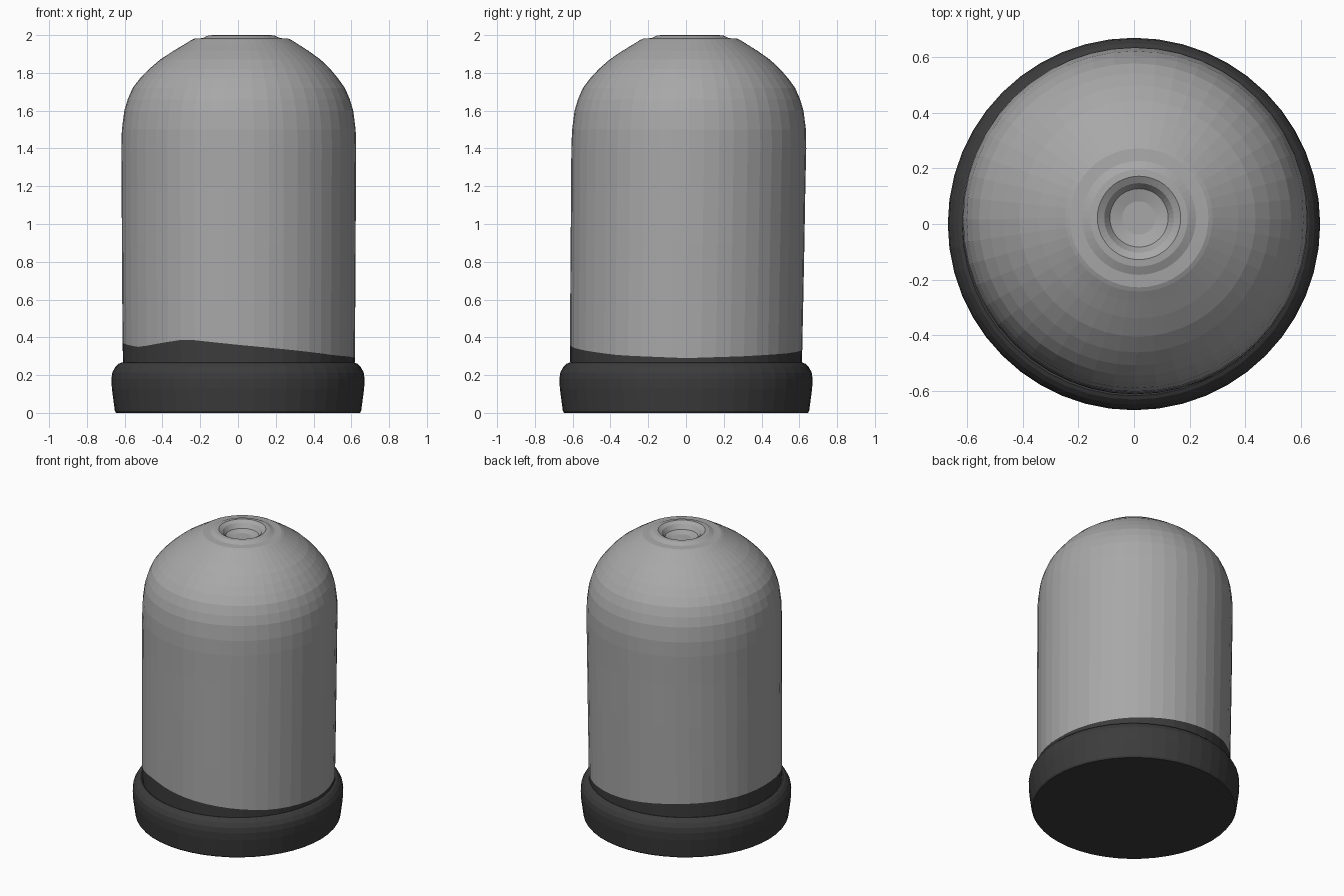
import bpy, bmesh, math

if "Cube" in bpy.data.objects:
    bpy.data.objects.remove(bpy.data.objects["Cube"])

SIDES = 48


def material(name, v):
    m = bpy.data.materials.new(name)
    m.diffuse_color = (v, v, v, 1)
    m.use_nodes = True
    m.node_tree.nodes["Principled BSDF"].inputs["Base Color"].default_value = m.diffuse_color
    return m


grey = material("body grey", 0.39)
dark = material("base charcoal", 0.045)

# Uneven upper edge of the dark band: angle in degrees, height
EDGE = [(0, .29), (30, .30), (60, .315), (90, .335), (120, .36), (150, .365),
        (185, .37), (212, .348), (243, .39), (270, .36), (300, .33),
        (325, .305), (360, .29)]


def edge_height(a):
    d = math.degrees(a) % 360
    for (a0, z0), (a1, z1) in zip(EDGE, EDGE[1:]):
        if a0 <= d <= a1:
            return z0 + (z1 - z0) * (d - a0) / (a1 - a0)
    return EDGE[0][1]


def lathe(name, profile, mats, centre, dark_rows=0):
    """Revolve (radius, height) points from bottom to top; cap both ends."""
    bm = bmesh.new()
    rings = []
    for r, z in profile:
        ring = []
        for i in range(SIDES):
            a = 2 * math.pi * i / SIDES
            h = z(a) if callable(z) else z
            cx, cy = centre(h)
            ring.append(bm.verts.new((cx + r * math.cos(a), cy + r * math.sin(a), h)))
        rings.append(ring)
    for k, (lo, hi) in enumerate(zip(rings, rings[1:])):
        for i in range(SIDES):
            j = (i + 1) % SIDES
            f = bm.faces.new((lo[i], lo[j], hi[j], hi[i]))
            f.material_index = 1 if k < dark_rows else 0
    bm.faces.new(rings[0][::-1]).material_index = 1 if dark_rows else 0
    bm.faces.new(rings[-1])
    me = bpy.data.meshes.new(name)
    bm.to_mesh(me)
    bm.free()
    for m in mats:
        me.materials.append(m)
    ob = bpy.data.objects.new(name, me)
    bpy.context.collection.objects.link(ob)
    return ob


def body_centre(z):
    # slight lean toward the back, dimple a little off centre
    t = min(max((z - 0.3) / 1.2, 0), 1)
    u = min(max((z - 1.75) / 0.2, 0), 1)
    return 0.004 + 0.014 * u, 0.016 * t + 0.006 * u


# Domed body with dark lower band and dimpled top
body = [(.612, .22), (.615, edge_height), (.617, .6), (.619, .9), (.62, 1.2),
        (.622, 1.4), (.619, 1.5), (.606, 1.6), (.588, 1.66), (.562, 1.72),
        (.525, 1.77), (.48, 1.82), (.425, 1.87), (.36, 1.915), (.30, 1.952),
        (.265, 1.974), (.25, 1.981), (.205, 1.984), (.175, 1.998), (.15, 2.0),
        (.125, 1.985), (.105, 1.955), (.06, 1.942)]
lathe("domed_body", body, [grey, dark], body_centre, dark_rows=1)

# Wider rounded foot ring
foot = [(.645, 0), (.652, .01), (.66, .07), (.668, .13), (.67, .18), (.665, .215),
        (.65, .242), (.632, .26), (.618, .266), (.60, .262)]
lathe("base_foot", foot, [dark], lambda z: (0, 0))
